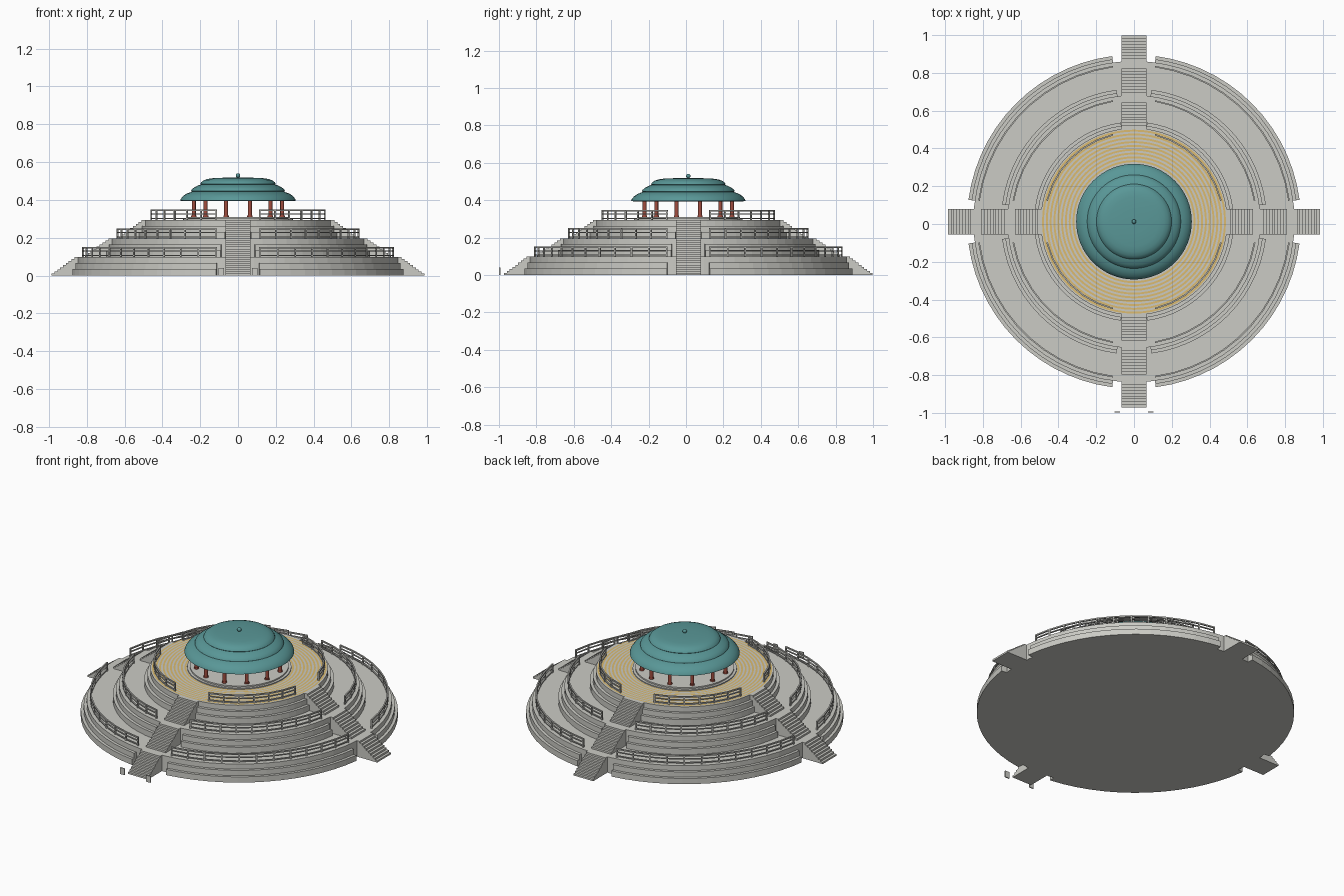
import bpy, bmesh, math
from mathutils import Matrix, Vector

cube = bpy.data.objects.get("Cube")
if cube:
    bpy.data.objects.remove(cube, do_unlink=True)

CENTRE = Vector((0, 0.0125, 0))
TAU = math.tau


def material(name, rgb):
    m = bpy.data.materials.new(name)
    m.use_nodes = True
    m.diffuse_color = (*rgb, 1)
    m.node_tree.nodes["Principled BSDF"].inputs["Base Color"].default_value = (*rgb, 1)
    return m


STONE = material("pale stone", (0.6, 0.6, 0.56))
RAIL = material("grey rail stone", (0.5, 0.5, 0.47))
GOLD = material("gold paving", (0.72, 0.5, 0.16))
TEAL = material("teal roof", (0.1, 0.31, 0.31))
RED = material("red column", (0.36, 0.075, 0.05))


def finish(name, bm, mats, smooth=None):
    bmesh.ops.recalc_face_normals(bm, faces=bm.faces)
    mesh = bpy.data.meshes.new(name)
    bm.to_mesh(mesh)
    bm.free()
    for m in mats:
        mesh.materials.append(m)
    ob = bpy.data.objects.new(name, mesh)
    ob.location = CENTRE
    bpy.context.collection.objects.link(ob)
    if smooth:
        bpy.ops.object.select_all(action='DESELECT')
        ob.select_set(True)
        bpy.context.view_layer.objects.active = ob
        bpy.ops.object.shade_smooth_by_angle(angle=math.radians(smooth))
    return ob


def spin(bm, profile, segs=64):
    """Revolve an open (radius, z) profile about the z axis."""
    verts = [bm.verts.new((r, 0, z)) for r, z in profile]
    edges = [bm.edges.new(p) for p in zip(verts, verts[1:])]
    bmesh.ops.spin(bm, geom=verts + edges, cent=(0, 0, 0), axis=(0, 0, 1),
                   angle=TAU, steps=segs)
    bmesh.ops.remove_doubles(bm, verts=bm.verts, dist=1e-5)


def sector(bm, r0, r1, z0, z1, a0, a1, segs):
    """Solid block following an arc."""
    section = ((r0, z0), (r1, z0), (r1, z1), (r0, z1))
    rings = []
    for i in range(segs + 1):
        a = a0 + (a1 - a0) * i / segs
        rings.append([bm.verts.new((r * math.cos(a), r * math.sin(a), z))
                      for r, z in section])
    for p, q in zip(rings, rings[1:]):
        for k in range(4):
            n = (k + 1) % 4
            bm.faces.new((p[k], p[n], q[n], q[k]))
    bm.faces.new(rings[0])
    bm.faces.new(rings[-1])


def box(bm, centre, size, turn=0.0):
    mat = (Matrix.Translation(centre) @ Matrix.Rotation(turn, 4, 'Z')
           @ Matrix.Diagonal((*size, 1)))
    bmesh.ops.create_cube(bm, size=1, matrix=mat)


def flight(bm, outer, inner, z0, rise, turn, steps=9, half=0.067):
    """Stepped solid running inward from the outer radius."""
    run = (outer - inner) / steps
    pts = [(outer, z0)]
    for i in range(steps):
        x, z = outer - run * i, z0 + rise * (i + 1) / steps
        pts += [(x, z), (x - run, z)]
    pts += [(inner - 0.02, z0 + rise), (inner - 0.02, z0)]
    rot = Matrix.Rotation(turn, 3, 'Z')
    a, b = ([bm.verts.new(rot @ Vector((x, s * half, z))) for x, z in pts]
            for s in (-1, 1))
    bm.faces.new(a)
    bm.faces.new(b)
    for k in range(len(pts)):
        n = (k + 1) % len(pts)
        bm.faces.new((a[k], a[n], b[n], b[k]))


def railing(bm, radius, z, panels):
    """Posts and straight bars round each quarter, open at the stairs."""
    gap = math.asin(0.115 / radius)
    for q in range(4):
        step = (math.pi / 2 - 2 * gap) / panels
        start = q * math.pi / 2 + gap
        for i in range(panels + 1):
            a = start + step * i
            box(bm, (radius * math.cos(a), radius * math.sin(a), z + 0.025),
                (0.008, 0.008, 0.05), a)
        length = 2 * radius * math.sin(step / 2) + 0.008
        for i in range(panels):
            a = start + step * (i + 0.5)
            r = radius * math.cos(step / 2)
            for h, thick in ((0.05, 0.008), (0.031, 0.005), (0.008, 0.006)):
                box(bm, (r * math.cos(a), r * math.sin(a), z + h),
                    (0.008, length, thick), a)


# Three terraces, each with ringed steps, stair flights and a railing
H = 0.098
TIERS = (("lower", 0.85, 0.985, 11), ("middle", 0.67, 0.81, 9),
         ("upper", 0.495, 0.63, 6))
for level, (label, radius, foot, panels) in enumerate(TIERS):
    z = level * H
    bm = bmesh.new()
    spin(bm, [(0, z), (radius, z), (radius, z + H), (0, z + H)])
    finish(label + "_terrace", bm, [STONE])

    bm = bmesh.new()
    gap = math.radians(7.5)
    for q in range(4):
        a0, a1 = q * math.pi / 2 + gap, (q + 1) * math.pi / 2 - gap
        sector(bm, radius - 0.01, radius + 0.034, z, z + 0.035, a0, a1, 14)
        sector(bm, radius - 0.01, radius + 0.017, z + 0.035, z + 0.067, a0, a1, 14)
    finish(label + "_ring_steps", bm, [STONE])

    bm = bmesh.new()
    for q in range(4):
        flight(bm, foot, radius, z, H, q * math.pi / 2)
    finish(label + "_stairs", bm, [STONE])

    bm = bmesh.new()
    railing(bm, radius - 0.022, z + H, panels)
    finish(label + "_railing", bm, [RAIL])

TOP = 3 * H

# Ringed paving on the upper terrace, alternating gold and stone
RINGS, R_IN, R_OUT = 20, 0.285, 0.487
bm = bmesh.new()
width = (R_OUT - R_IN) / RINGS
spin(bm, [(R_IN + width * i, TOP + 0.002) for i in range(RINGS + 1)])
for f in bm.faces:
    r = f.calc_center_median().xy.length
    f.material_index = int((r - R_IN) / width + 0.05) % 2
paving = finish("ringed_paving", bm, [STONE, GOLD])

# Pavilion base
bm = bmesh.new()
spin(bm, [(0, TOP), (0.29, TOP), (0.29, TOP + 0.008), (0.275, TOP + 0.008),
          (0.275, TOP + 0.016), (0, TOP + 0.016)])
finish("pavilion_base", bm, [STONE])

# Twelve columns
bm = bmesh.new()
for i in range(12):
    a = TAU * (i + 0.5) / 12
    for r, h, z in ((0.0105, 0.1, 0.355), (0.014, 0.008, TOP + 0.02)):
        bmesh.ops.create_cone(
            bm, cap_ends=True, segments=16, radius1=r, radius2=r, depth=h,
            matrix=Matrix.Translation((0.242 * math.cos(a), 0.242 * math.sin(a), z)))
finish("columns", bm, [RED], 40)

# Three overlapping roof shells
ROOFS = {
    "lower_roof": [(0, 0.405), (0.24, 0.402), (0.295, 0.394), (0.306, 0.396),
                   (0.303, 0.405), (0.29, 0.421), (0.27, 0.434), (0.245, 0.443),
                   (0.2, 0.449)],
    "middle_roof": [(0.2, 0.446), (0.241, 0.443), (0.248, 0.447), (0.245, 0.455),
                    (0.23, 0.467), (0.21, 0.477), (0.19, 0.483), (0.15, 0.486)],
    "upper_roof": [(0.15, 0.483), (0.193, 0.48), (0.199, 0.485), (0.195, 0.493),
                   (0.18, 0.504), (0.16, 0.511), (0.13, 0.515), (0.06, 0.518),
                   (0, 0.518)],
}
for name, profile in ROOFS.items():
    bm = bmesh.new()
    spin(bm, profile)
    finish(name, bm, [TEAL], 50)

# Finial
bm = bmesh.new()
bmesh.ops.create_uvsphere(bm, u_segments=20, v_segments=12, radius=0.012,
                          matrix=Matrix.Translation((0, 0, 0.529)))
finish("finial", bm, [TEAL], 60)

# Two small upright slabs before the front stairs
bm = bmesh.new()
for side in (-1, 1):
    box(bm, (side * 0.088, -1.0085, 0.02), (0.03, 0.006, 0.04))
finish("front_slabs", bm, [STONE])
